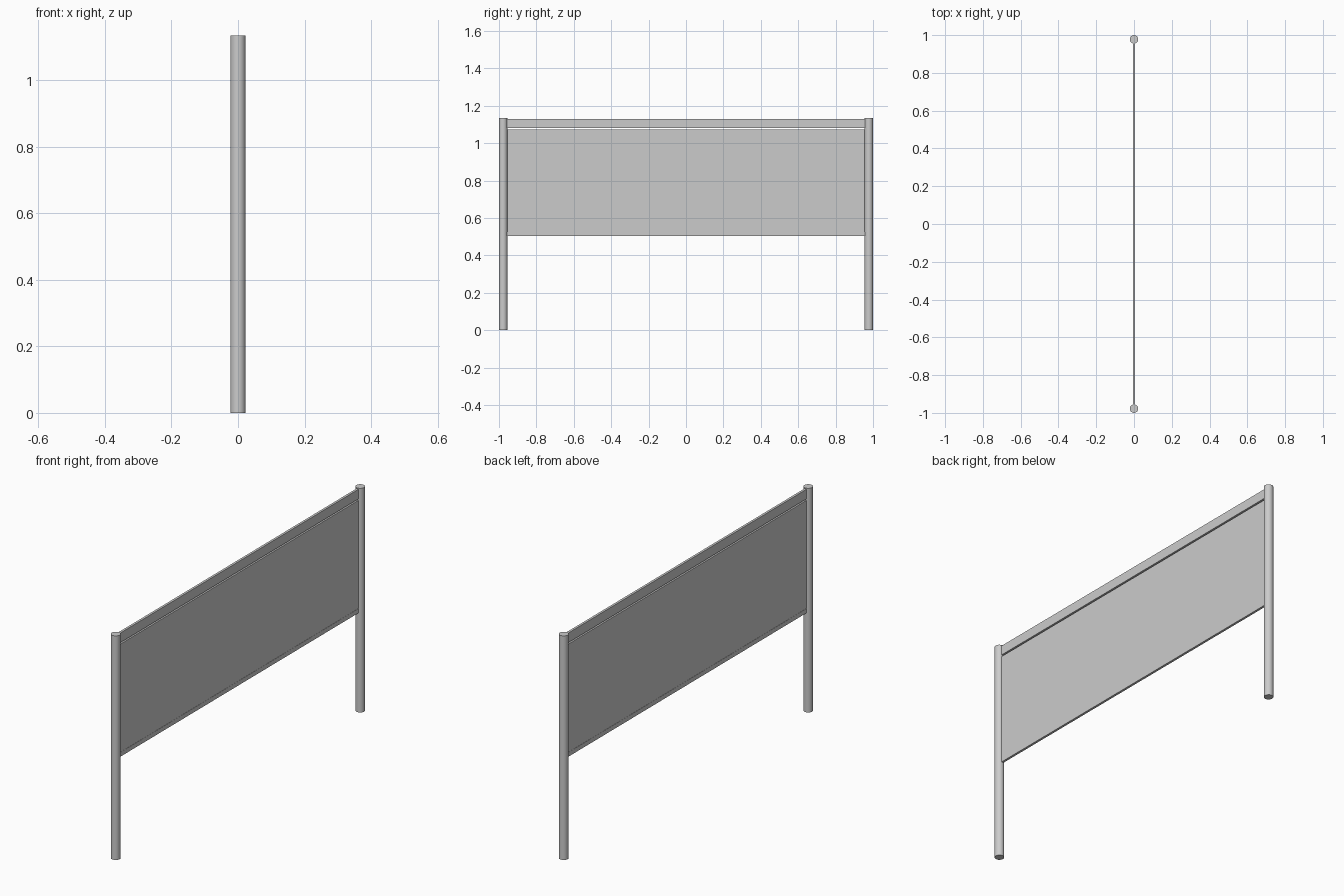
import bpy

if "Cube" in bpy.data.objects:
    bpy.data.objects.remove(bpy.data.objects["Cube"])

POST_R, POST_H, POST_Y = 0.0225, 1.134, 0.9775


def box(name, thickness, z0, z1, half_length=0.957):
    """Horizontal slat running between the posts."""
    bpy.ops.mesh.primitive_cube_add(size=1, location=(0, 0, (z0 + z1) / 2))
    ob = bpy.context.object
    ob.name = name
    ob.scale = (thickness, 2 * half_length, z1 - z0)
    bpy.ops.object.transform_apply(location=False, rotation=False, scale=True)
    return ob


# Round end posts
for name, side in (("front_post", -1), ("back_post", 1)):
    bpy.ops.mesh.primitive_cylinder_add(
        vertices=32, radius=POST_R, depth=POST_H,
        location=(0, side * POST_Y, POST_H / 2))
    bpy.context.object.name = name
    bpy.ops.object.shade_smooth_by_angle()

# Top rail, separated from the panel by a narrow gap
box("top_rail", 0.012, 1.080, 1.129)
# Main panel
box("panel", 0.010, 0.524, 1.072)
# Bottom rail
box("bottom_rail", 0.012, 0.503, 0.525)
